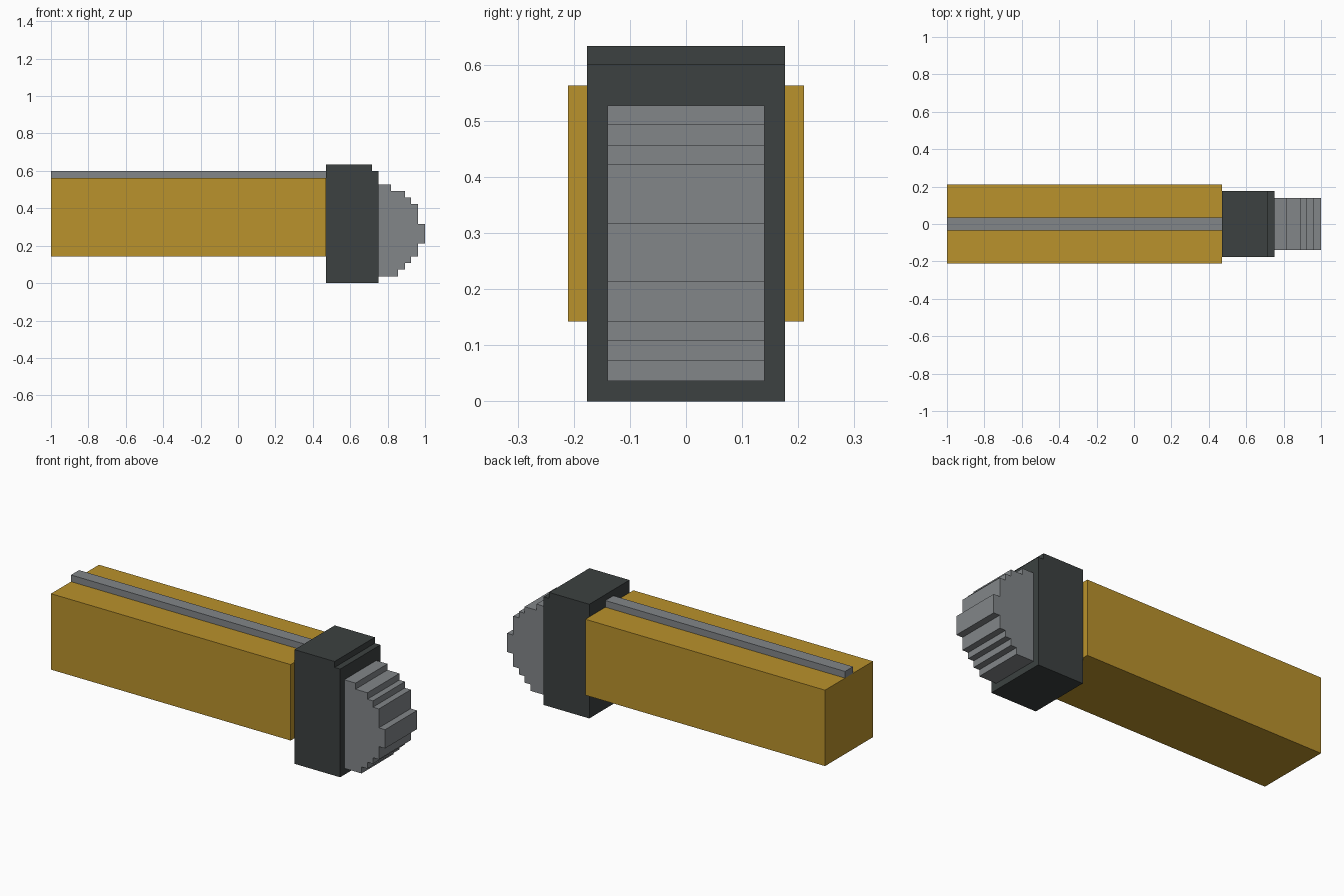
import bpy
import bmesh

if "Cube" in bpy.data.objects:
    bpy.data.objects.remove(bpy.data.objects["Cube"])


def material(name, rgb):
    m = bpy.data.materials.new(name)
    m.diffuse_color = (*rgb, 1.0)
    m.use_nodes = True
    m.node_tree.nodes["Principled BSDF"].inputs["Base Color"].default_value = m.diffuse_color
    return m


gold = material("gold", (0.491, 0.287, 0.025))
charcoal = material("charcoal", (0.045, 0.053, 0.052))
steel = material("steel grey", (0.223, 0.238, 0.250))


def extrude_profile(name, profile, half_width, mat):
    """Extrude an x-z outline symmetrically along y."""
    bm = bmesh.new()
    face = bm.faces.new([bm.verts.new((x, -half_width, z)) for x, z in profile])
    ext = bmesh.ops.extrude_face_region(bm, geom=[face])
    moved = [v for v in ext["geom"] if isinstance(v, bmesh.types.BMVert)]
    bmesh.ops.translate(bm, verts=moved, vec=(0, 2 * half_width, 0))
    bmesh.ops.recalc_face_normals(bm, faces=bm.faces)
    mesh = bpy.data.meshes.new(name)
    bm.to_mesh(mesh)
    bm.free()
    mesh.materials.append(mat)
    obj = bpy.data.objects.new(name, mesh)
    bpy.context.collection.objects.link(obj)
    return obj


def rect(x0, x1, z0, z1):
    return [(x0, z0), (x1, z0), (x1, z1), (x0, z1)]


# Long body and the thin rail along its top
extrude_profile("body", rect(-1.0, 0.47, 0.142, 0.563), 0.21, gold)
extrude_profile("top_rail", rect(-1.0, 0.47, 0.563, 0.60), 0.035, steel)

# Collar with a small step at its upper front edge
extrude_profile("collar", [(0.47, 0.0), (0.75, 0.0), (0.75, 0.60),
                           (0.716, 0.60), (0.716, 0.633), (0.47, 0.633)],
                0.176, charcoal)

# Stepped nose: each step is (x reach, top z of the step), from the bottom up
steps = [(0.856, 0.072), (0.892, 0.108), (0.926, 0.142), (0.962, 0.213),
         (1.0, 0.317), (0.962, 0.422), (0.926, 0.457), (0.892, 0.493),
         (0.819, 0.527)]
outline = [(0.75, 0.036)]
z = 0.036
for reach, top in steps:
    outline += [(reach, z), (reach, top)]
    z = top
outline.append((0.75, z))
extrude_profile("stepped_nose", outline, 0.14, steel)
